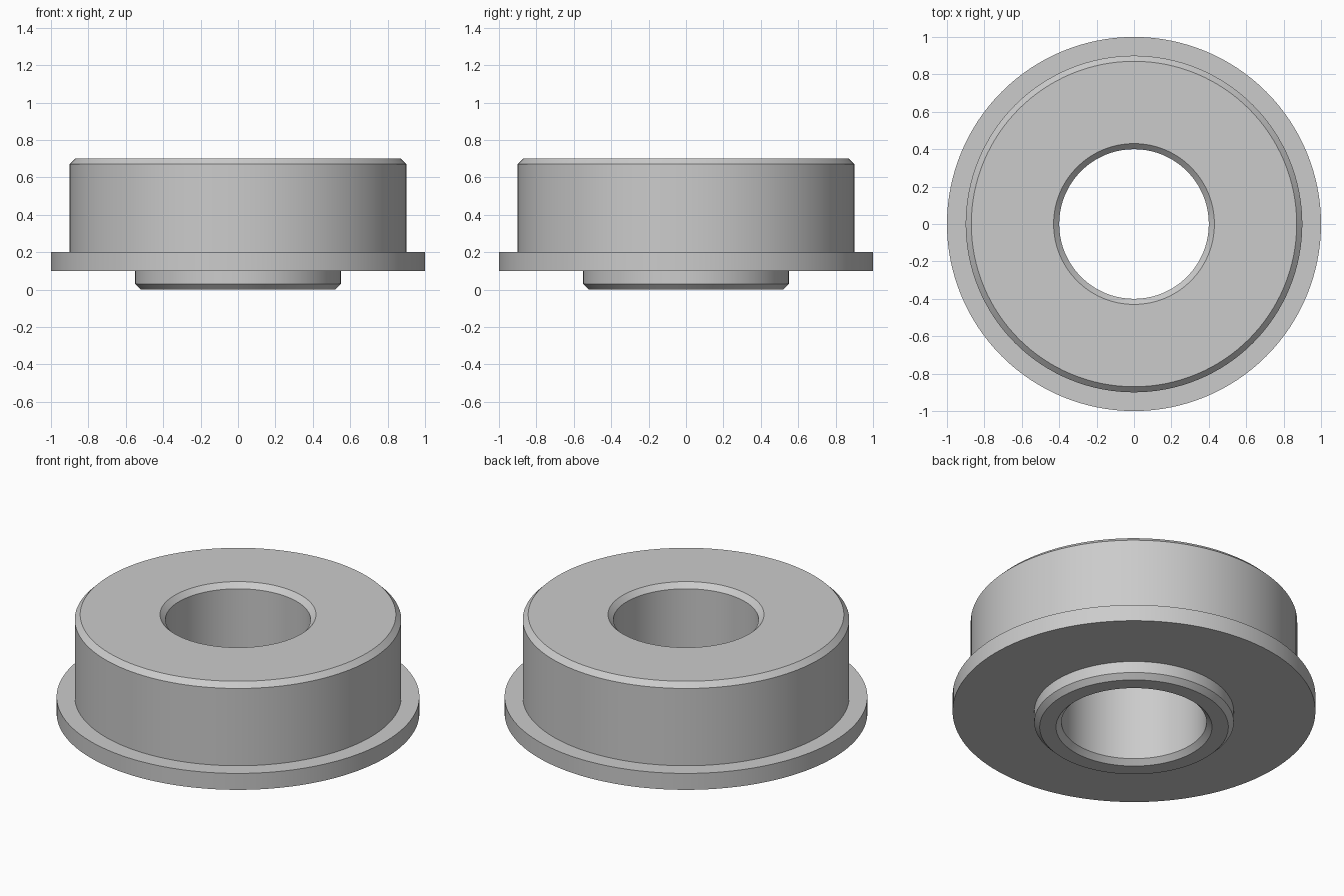
import bpy
import bmesh
import math

cube = bpy.data.objects.get("Cube")
if cube:
    bpy.data.objects.remove(cube, do_unlink=True)

SEGMENTS = 128
CHAMFER = 0.03
BORE, HUB, BODY, FLANGE = 0.40, 0.55, 0.90, 1.0
HUB_TOP, FLANGE_TOP, TOP = 0.10, 0.20, 0.70

# Single grey metal
steel = bpy.data.materials.new("grey steel")
steel.use_nodes = True
colour = (0.6, 0.6, 0.6, 1)
steel.diffuse_color = colour
steel.node_tree.nodes["Principled BSDF"].inputs["Base Color"].default_value = colour

# Closed cross-section (radius, height): hub, flange, body, bore
profile = [
    (BORE + CHAMFER, 0), (HUB - CHAMFER, 0), (HUB, CHAMFER), (HUB, HUB_TOP),
    (FLANGE, HUB_TOP), (FLANGE, FLANGE_TOP), (BODY, FLANGE_TOP),
    (BODY, TOP - CHAMFER), (BODY - CHAMFER, TOP),
    (BORE + CHAMFER, TOP), (BORE, TOP - CHAMFER), (BORE, CHAMFER),
]

# Revolve the section around z
bm = bmesh.new()
verts = [bm.verts.new((r, 0, z)) for r, z in profile]
edges = [bm.edges.new((v, verts[(i + 1) % len(verts)])) for i, v in enumerate(verts)]
bmesh.ops.spin(bm, geom=verts + edges, cent=(0, 0, 0), axis=(0, 0, 1),
               angle=math.tau, steps=SEGMENTS, use_merge=False)
bmesh.ops.remove_doubles(bm, verts=bm.verts[:], dist=0.0001)
bmesh.ops.recalc_face_normals(bm, faces=bm.faces[:])
mesh = bpy.data.meshes.new("flanged_bushing")
bm.to_mesh(mesh)
bm.free()
mesh.materials.append(steel)

bushing = bpy.data.objects.new("flanged_bushing", mesh)
bpy.context.collection.objects.link(bushing)

# Smooth walls with crisp chamfer edges
bpy.ops.object.select_all(action="DESELECT")
bushing.select_set(True)
bpy.context.view_layer.objects.active = bushing
bpy.ops.object.shade_smooth_by_angle(angle=math.radians(30))
